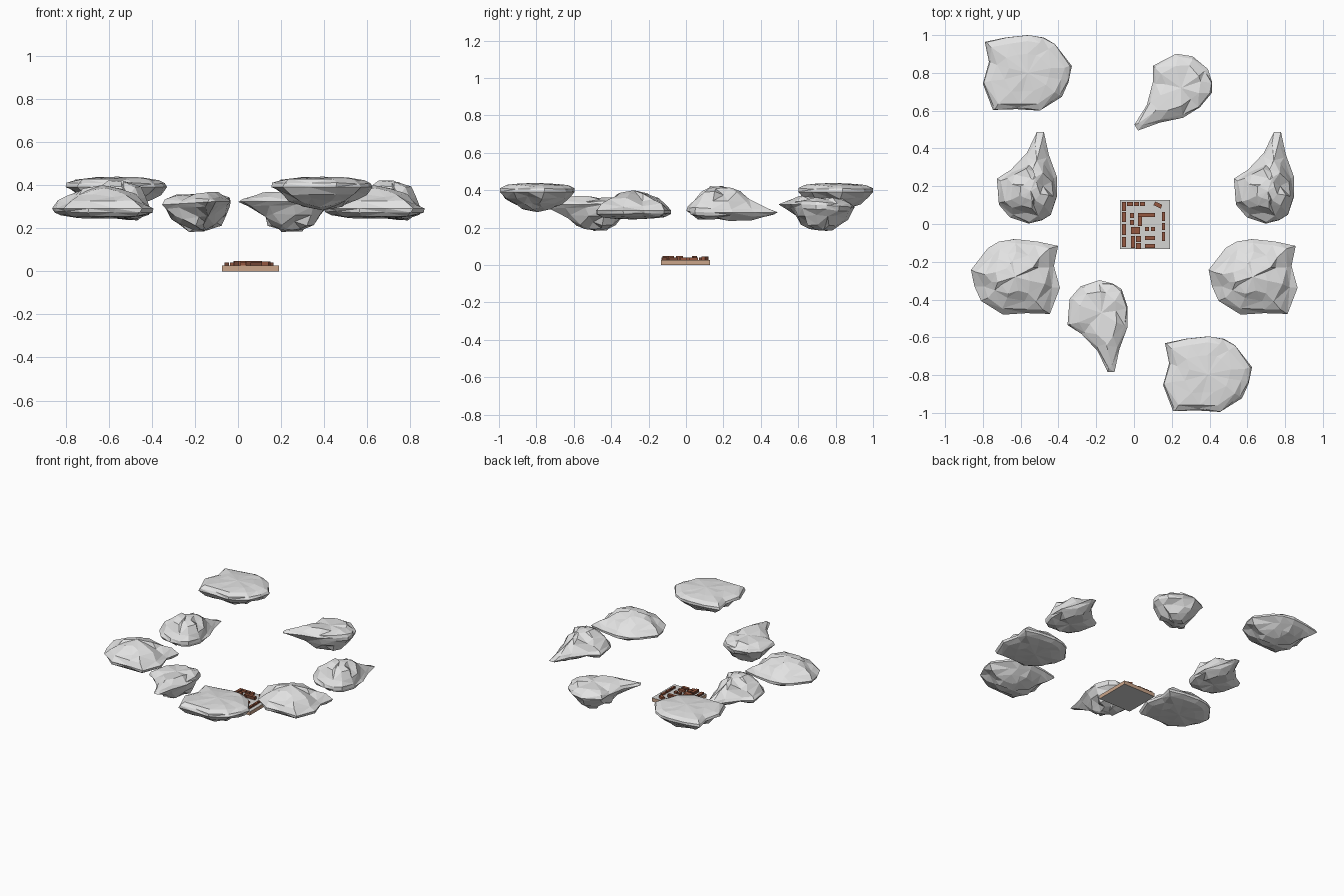
import bpy, bmesh, math, random
from mathutils import Vector

if "Cube" in bpy.data.objects:
    bpy.data.objects.remove(bpy.data.objects["Cube"])

random.seed(4)


def material(name, rgb):
    m = bpy.data.materials.new(name)
    m.diffuse_color = (*rgb, 1.0)
    m.use_nodes = True
    m.node_tree.nodes["Principled BSDF"].inputs["Base Color"].default_value = m.diffuse_color
    return m


ROCK = material("rock grey", (0.76, 0.76, 0.76))
PAVING = material("paving grey", (0.66, 0.66, 0.65))
TAN = material("tan earth", (0.60, 0.38, 0.26))
BRICK = material("brick brown", (0.30, 0.095, 0.05))
DARK = material("dark brick", (0.17, 0.06, 0.035))


def add_object(name, mesh, loc=(0, 0, 0), rot=(0, 0, 0)):
    ob = bpy.data.objects.new(name, mesh)
    ob.location = loc
    ob.rotation_euler = rot
    bpy.context.collection.objects.link(ob)
    return ob


def rock_mesh(name, outline, centre, rings, bottom, top, tilt, jitter):
    """Faceted rock: rings (z, scale, reach limit) of one outline, bottom to top."""
    bm = bmesh.new()
    c = Vector(centre)
    loops = []
    for z, s, cap, rough in rings:
        loop = []
        for x, y in outline:
            d = Vector((x, y)) - c
            r = min(d.length * s, cap)
            p = c + d.normalized() * r
            j = [random.uniform(-jitter, jitter) * rough for _ in range(3)]
            loop.append(bm.verts.new((p.x + j[0], p.y + j[1],
                                      z + tilt[0] * p.x + tilt[1] * p.y + j[2] * 0.6)))
        loops.append(loop)
    n = len(outline)
    low = bm.verts.new((c.x, c.y, bottom))
    high = bm.verts.new((c.x, c.y, top))
    for i in range(n):
        k = (i + 1) % n
        bm.faces.new((low, loops[0][i], loops[0][k]))
        bm.faces.new((high, loops[-1][i], loops[-1][k]))
        for a, b in zip(loops, loops[1:]):
            bm.faces.new((a[i], a[k], b[k], b[i]))
    bmesh.ops.triangulate(bm, faces=bm.faces[:])
    bmesh.ops.recalc_face_normals(bm, faces=bm.faces[:])
    me = bpy.data.meshes.new(name)
    bm.to_mesh(me)
    bm.free()
    me.materials.append(ROCK)
    return me


# Wide slab: nearly flat on top, shallow keel below (z measured from mid height)
slab_outline = [(-.228, .164), (-.12, .187), (0, .20), (.085, .187), (.143, .153),
                (.233, .037), (.215, -.05), (.18, -.127), (.063, -.20), (-.06, -.192),
                (-.185, -.196), (-.238, -.058), (-.206, .058)]
slab = rock_mesh("slab_rock", slab_outline, (0, 0),
                 [(-.058, .38, 1, 1), (-.028, .62, 1, 1), (.002, .82, 1, 1),
                  (.030, 1, 1, 0), (.048, .97, 1, .4), (.064, .82, 1, .5), (.073, .5, 1, .4)],
                 -.078, .078, (0, 0), .016)

# Boulder with a pointed tail: low crown on top, deep knob below
boulder_outline = [(-.148, .143), (-.09, .21), (.01, .243), (.08, .225), (.127, .196),
                   (.159, .10), (.159, -.005), (.116, -.122), (.09, -.243), (.053, -.243),
                   (0, -.132), (-.085, -.042), (-.159, .005)]
boulder = rock_mesh("boulder_rock", boulder_outline, (.02, .07),
                    [(-.088, .32, .065, .6), (-.062, .58, .11, 1), (-.022, .76, .15, 1),
                     (.018, .93, .26, .5), (.040, 1, 1, 0), (.058, .92, .29, .5),
                     (.078, .62, .17, .8)],
                    -.093, .082, (.05, -.01), .018)

# Floating rocks; some are the same shapes turned upside down
PI = math.pi
rocks = [
    ("slab_rock_back_left", slab, (-.562, .80, .361), (0, 0, 0)),
    ("slab_rock_front_right", slab, (.392, -.795, .361), (0, 0, 0)),
    ("slab_rock_left", slab, (-.63, -.28, .322), (0, PI, 0)),
    ("slab_rock_right", slab, (.628, -.28, .322), (0, PI, 0)),
    ("boulder_left", boulder, (-.567, .245, .328), (PI, 0, 0)),
    ("boulder_right", boulder, (.688, .245, .328), (PI, 0, 0)),
    ("boulder_front", boulder, (-.193, -.54, .277), (0, 0, 0)),
    ("boulder_back", boulder, (.18, .70, .277), (0, 0, math.radians(-58))),
]
for name, mesh, loc, rot in rocks:
    add_object(name, mesh, loc, rot)


def box(bm, x, y, z0, z1, w, d, angle=0.0):
    """Box centred on x, y between two heights; returns its faces."""
    ca, sa = math.cos(angle), math.sin(angle)
    vs = []
    for z in (z0, z1):
        for i, j in ((-1, -1), (1, -1), (1, 1), (-1, 1)):
            a, b = i * w / 2, j * d / 2
            vs.append(bm.verts.new((x + a * ca - b * sa, y + a * sa + b * ca, z)))
    idx = [(3, 2, 1, 0), (4, 5, 6, 7), (0, 1, 5, 4), (1, 2, 6, 5), (2, 3, 7, 6), (3, 0, 4, 7)]
    return [bm.faces.new([vs[i] for i in f]) for f in idx]


def finish(name, bm, mats):
    me = bpy.data.meshes.new(name)
    bm.to_mesh(me)
    bm.free()
    for m in mats:
        me.materials.append(m)
    return add_object(name, me)


# Town platform: earth sides, paved top and underside
DECK = .027
bm = bmesh.new()
for f in box(bm, .058, -.003, 0, DECK, .264, .261):
    f.normal_update()
    f.material_index = 0 if abs(f.normal.z) > .5 else 1
finish("town_platform", bm, [PAVING, TAN])

# Town blocks on a 50 x 50 plan: left, top, width, depth
S = .264 / 50
plan = [(2, 2, 4, 9), (2, 12, 4, 10), (7, 2, 6, 4), (14, 2, 5, 4), (20, 2, 5, 4),
        (2, 24, 4, 11), (2, 37, 4, 10), (10, 13, 4, 5), (10, 20, 4, 5),
        (18, 13, 17, 4), (18, 17, 4, 9), (11, 27, 9, 7), (11, 36, 4, 12),
        (16, 36, 5, 6), (16, 43, 5, 6), (25, 27, 4, 4), (31, 27, 4, 4),
        (25, 36, 10, 4), (25, 44, 10, 4), (42, 12, 3, 9), (42, 23, 3, 7), (42, 32, 3, 9)]
bm = bmesh.new()
for k, (u, v, w, d) in enumerate(plan):
    top = .048 if k in (7, 11, 12, 13, 9) else .040
    x = -.074 + (u + w / 2) * S
    y = .127 - (v + d / 2) * S
    for f in box(bm, x, y, DECK - .002, top, w * S, d * S):
        f.normal_update()
        f.material_index = 0 if f.normal.z > .5 or k % 3 else 1
# One house set askew in the back right corner
box(bm, -.074 + 38 * S, .127 - 5 * S, DECK - .002, .046, 8 * S, 4 * S, math.radians(-25))
finish("town_buildings", bm, [BRICK, DARK])
